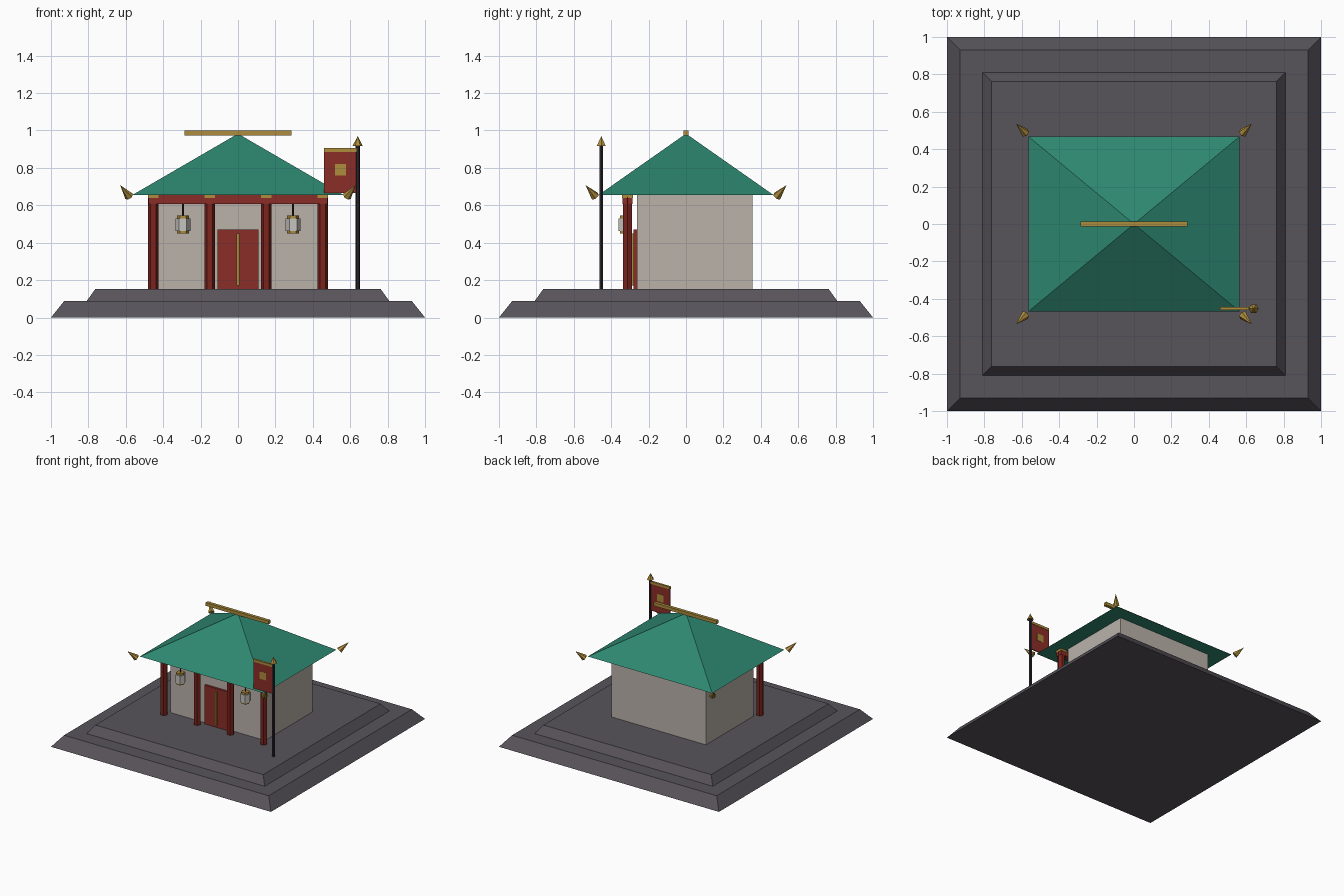
import bpy, bmesh, math
from mathutils import Vector

cube = bpy.data.objects.get("Cube")
if cube:
    bpy.data.objects.remove(cube, do_unlink=True)


def material(name, r, g, b):
    lin = [(c / 255) ** 2.2 for c in (r, g, b)] + [1]
    m = bpy.data.materials.new(name)
    m.use_nodes = True
    m.diffuse_color = lin
    m.node_tree.nodes["Principled BSDF"].inputs["Base Color"].default_value = lin
    return m


stone = material("dark stone", 88, 84, 91)
plaster = material("pale plaster", 184, 177, 168)
paper = material("lantern paper", 196, 194, 190)
column_red = material("deep red", 122, 40, 34)
red = material("bright red", 138, 49, 44)
gold = material("gold", 172, 139, 62)
green = material("roof green", 49, 134, 112)
black = material("dark wood", 46, 40, 48)


def add_mesh(name, bm, mat):
    bmesh.ops.recalc_face_normals(bm, faces=bm.faces)
    mesh = bpy.data.meshes.new(name)
    bm.to_mesh(mesh)
    bm.free()
    mesh.materials.append(mat)
    obj = bpy.data.objects.new(name, mesh)
    bpy.context.collection.objects.link(obj)
    return obj


def box(name, x, y, z, mat):
    """Box from (low, high) ranges on each axis."""
    bm = bmesh.new()
    bmesh.ops.create_cube(bm, size=1)
    for v in bm.verts:
        v.co = [(lo + hi) / 2 + c * (hi - lo) for c, (lo, hi) in zip(v.co, (x, y, z))]
    return add_mesh(name, bm, mat)


def frustum(name, bottom, top, z0, z1, mat):
    """Square-sided slab tapering from half size bottom to half size top."""
    bm = bmesh.new()
    bmesh.ops.create_cube(bm, size=2)
    for v in bm.verts:
        s, z = (top, z1) if v.co.z > 0 else (bottom, z0)
        v.co = (v.co.x * s, v.co.y * s, z)
    return add_mesh(name, bm, mat)


def prism(name, start, end, r0, r1, mat, sides=6):
    """Faceted column or cone between two points, with a corner towards x."""
    start, end = Vector(start), Vector(end)
    axis = end - start
    turn = Vector((0, 0, 1)).rotation_difference(axis)
    bm = bmesh.new()

    def ring(centre, r):
        if r == 0:
            return [bm.verts.new(centre)]
        angles = [2 * math.pi * i / sides for i in range(sides)]
        return [bm.verts.new(centre + turn @ Vector((r * math.cos(a), r * math.sin(a), 0)))
                for a in angles]

    low, high = ring(start, r0), ring(end, r1)
    bm.faces.new(low)
    if r1:
        bm.faces.new(high)
    for i in range(sides):
        j = (i + 1) % sides
        bm.faces.new([low[i], low[j], high[j], high[i]] if r1 else [low[i], low[j], high[0]])
    return add_mesh(name, bm, mat)


# Stepped platform
FLOOR, EAVE = 0.152, 0.655
frustum("platform_lower", 1.0, 0.93, 0, 0.087, stone)
frustum("platform_upper", 0.81, 0.763, 0.087, FLOOR, stone)

# Hall and door
box("walls", (-0.43, 0.43), (-0.262, 0.355), (FLOOR, EAVE), plaster)
box("door", (-0.11, 0.11), (-0.28, -0.262), (FLOOR, 0.47), red)
box("door_bar", (-0.008, 0.008), (-0.289, -0.28), (0.17, 0.448), gold)

# Porch columns, beam and gold brackets
PORCH_Y = -0.313
for i, x in enumerate((-0.453, -0.151, 0.151, 0.453)):
    prism(f"column_{i}", (x, PORCH_Y, FLOOR), (x, PORCH_Y, 0.645), 0.028, 0.028, column_red)
    box(f"bracket_{i}", (x - 0.027, x + 0.027), (PORCH_Y - 0.029, PORCH_Y + 0.029),
        (0.638, EAVE), gold)
box("porch_beam", (-0.478, 0.478), (PORCH_Y - 0.026, PORCH_Y + 0.026), (0.607, 0.654), red)

# Hanging lanterns
for side, x in (("right", -0.295), ("left", 0.295)):
    y = -0.325

    def part(name, z0, z1, r, mat):
        prism(f"lantern_{name}_{side}", (x, y, z0), (x, y, z1), r, r, mat)

    part("cord", 0.54, 0.61, 0.005, black)
    part("cap", 0.53, 0.545, 0.032, gold)
    part("body", 0.462, 0.53, 0.04, paper)
    part("foot", 0.45, 0.462, 0.032, gold)

# Hipped roof: the square slab pinched to one peak
bm = bmesh.new()
corners = [bm.verts.new((sx * 0.565, sy * 0.468, EAVE))
           for sx, sy in ((-1, -1), (1, -1), (1, 1), (-1, 1))]
peak = bm.verts.new((0, 0, 0.983))
bm.faces.new(corners)
for i in range(4):
    bm.faces.new((corners[i], corners[(i + 1) % 4], peak))
add_mesh("roof", bm, green)
box("ridge_bar", (-0.285, 0.285), (-0.013, 0.013), (0.973, 1.0), gold)

# Upturned horns at the roof corners
for sx in (-1, 1):
    for sy in (-1, 1):
        name = f"roof_horn_{'left' if sx > 0 else 'right'}_{'back' if sy > 0 else 'front'}"
        prism(name, (sx * 0.582, sy * 0.487, 0.648), (sx * 0.63, sy * 0.537, 0.708),
              0.025, 0, gold)

# Banner on its pole
PX, PY = 0.64, -0.453
prism("banner_pole", (PX, PY, FLOOR), (PX, PY, 0.92), 0.012, 0.012, black)
prism("pole_tip", (PX, PY, 0.918), (PX, PY, 0.97), 0.027, 0, gold)
box("banner", (0.46, 0.635), (PY - 0.005, PY + 0.005), (0.665, 0.89), red)
box("banner_rail", (0.46, PX), (PY - 0.008, PY + 0.008), (0.885, 0.905), gold)
box("banner_emblem", (0.518, 0.577), (PY - 0.007, PY + 0.007), (0.76, 0.82), gold)
